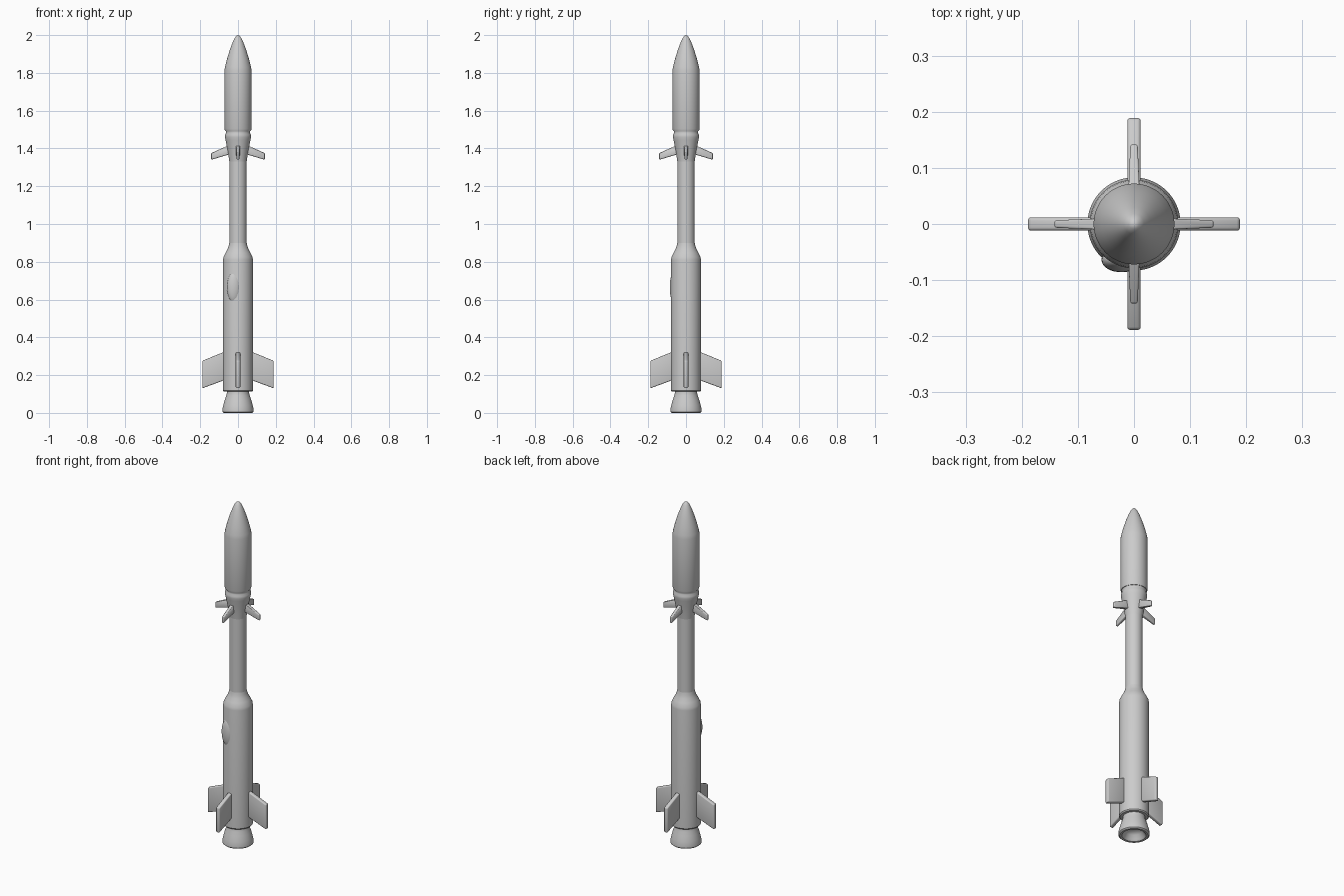
import bpy, bmesh
from math import cos, sin, pi, radians
from mathutils import Matrix

if "Cube" in bpy.data.objects:
    bpy.data.objects.remove(bpy.data.objects["Cube"])


def finish(name, bm, angle=35):
    bmesh.ops.recalc_face_normals(bm, faces=bm.faces)
    mesh = bpy.data.meshes.new(name)
    bm.to_mesh(mesh)
    bm.free()
    obj = bpy.data.objects.new(name, mesh)
    bpy.context.collection.objects.link(obj)
    bpy.ops.object.select_all(action='DESELECT')
    obj.select_set(True)
    bpy.context.view_layer.objects.active = obj
    bpy.ops.object.shade_smooth_by_angle(angle=radians(angle))
    return obj


def lathe(name, profile, segments=64):
    """Revolve (radius, z) points around the z axis."""
    bm = bmesh.new()
    rings = []
    for r, z in profile:
        n = 1 if r == 0 else segments
        rings.append([bm.verts.new((r * cos(2 * pi * i / segments),
                                    r * sin(2 * pi * i / segments), z)) for i in range(n)])
    for a, b in zip(rings, rings[1:]):
        for i in range(segments):
            j = (i + 1) % segments
            quad = [a[i % len(a)], a[j % len(a)], b[j % len(b)], b[i % len(b)]]
            bm.faces.new(list(dict.fromkeys(quad)))
    return finish(name, bm)


def fin(name, outline, root_half, tip_half, bevel, turn):
    """Tapered slab from an (x, z) outline, rounded and turned about z."""
    bm = bmesh.new()
    x0, x1 = min(p[0] for p in outline), max(p[0] for p in outline)
    sides = []
    for s in (-1, 1):
        sides.append([bm.verts.new((x, s * (root_half + (tip_half - root_half) * (x - x0) / (x1 - x0)), z))
                      for x, z in outline])
    bm.faces.new(sides[0])
    bm.faces.new(sides[1][::-1])
    n = len(outline)
    for i in range(n):
        j = (i + 1) % n
        bm.faces.new((sides[0][i], sides[0][j], sides[1][j], sides[1][i]))
    bmesh.ops.bevel(bm, geom=list(bm.edges), offset=bevel, segments=3, profile=0.5, affect='EDGES')
    bmesh.ops.rotate(bm, verts=bm.verts, matrix=Matrix.Rotation(turn, 3, 'Z'))
    return finish(name, bm, 50)


# Engine nozzle with a hollow mouth
lathe("engine_nozzle", [
    (0, 0.045), (0.03, 0.042), (0.046, 0.03), (0.056, 0.01), (0.064, 0.001), (0.076, 0),
    (0.083, 0.006), (0.083, 0.018), (0.078, 0.04), (0.070, 0.07), (0.062, 0.092),
    (0.059, 0.105), (0.059, 0.125), (0, 0.125)])

# Wide booster stage with its shoulder
lathe("booster_stage", [
    (0, 0.112), (0.074, 0.112), (0.079, 0.118), (0.079, 0.81), (0.077, 0.825),
    (0.066, 0.848), (0.055, 0.868), (0.049, 0.885), (0.046, 0.9), (0, 0.9)])

# Slim middle tube and the flared collar above it
lathe("middle_tube", [(0, 0.87), (0.046, 0.87), (0.046, 1.35), (0, 1.35)])
lathe("flared_collar", [
    (0, 1.33), (0.046, 1.33), (0.05, 1.36), (0.059, 1.41), (0.066, 1.445),
    (0.069, 1.46), (0.069, 1.472), (0.064, 1.482), (0.064, 1.49), (0.07, 1.502), (0, 1.502)])

# Warhead section and ogive nose
lathe("nose_section", [
    (0, 1.495), (0.069, 1.495), (0.072, 1.505), (0.072, 1.81), (0.069, 1.83), (0.058, 1.874),
    (0.044, 1.92), (0.030, 1.958), (0.018, 1.984), (0.009, 1.996), (0, 2.0)])

# Low blister on the front of the booster
bm = bmesh.new()
bmesh.ops.create_uvsphere(bm, u_segments=32, v_segments=20, radius=1,
                          matrix=Matrix.Translation((-0.022, -0.064, 0.665)) @ Matrix.Diagonal((0.036, 0.022, 0.08, 1)))
finish("booster_blister", bm)

# Four tail fins and four small upper fins
tail = [(0.06, 0.178), (0.189, 0.13), (0.189, 0.276), (0.06, 0.328)]
upper = [(0.035, 1.372), (0.142, 1.340), (0.142, 1.375), (0.06, 1.412), (0.035, 1.42)]
for k in range(4):
    fin(f"tail_fin_{k + 1}", tail, 0.012, 0.012, 0.006, k * pi / 2)
    fin(f"upper_fin_{k + 1}", upper, 0.011, 0.0065, 0.004, k * pi / 2)
